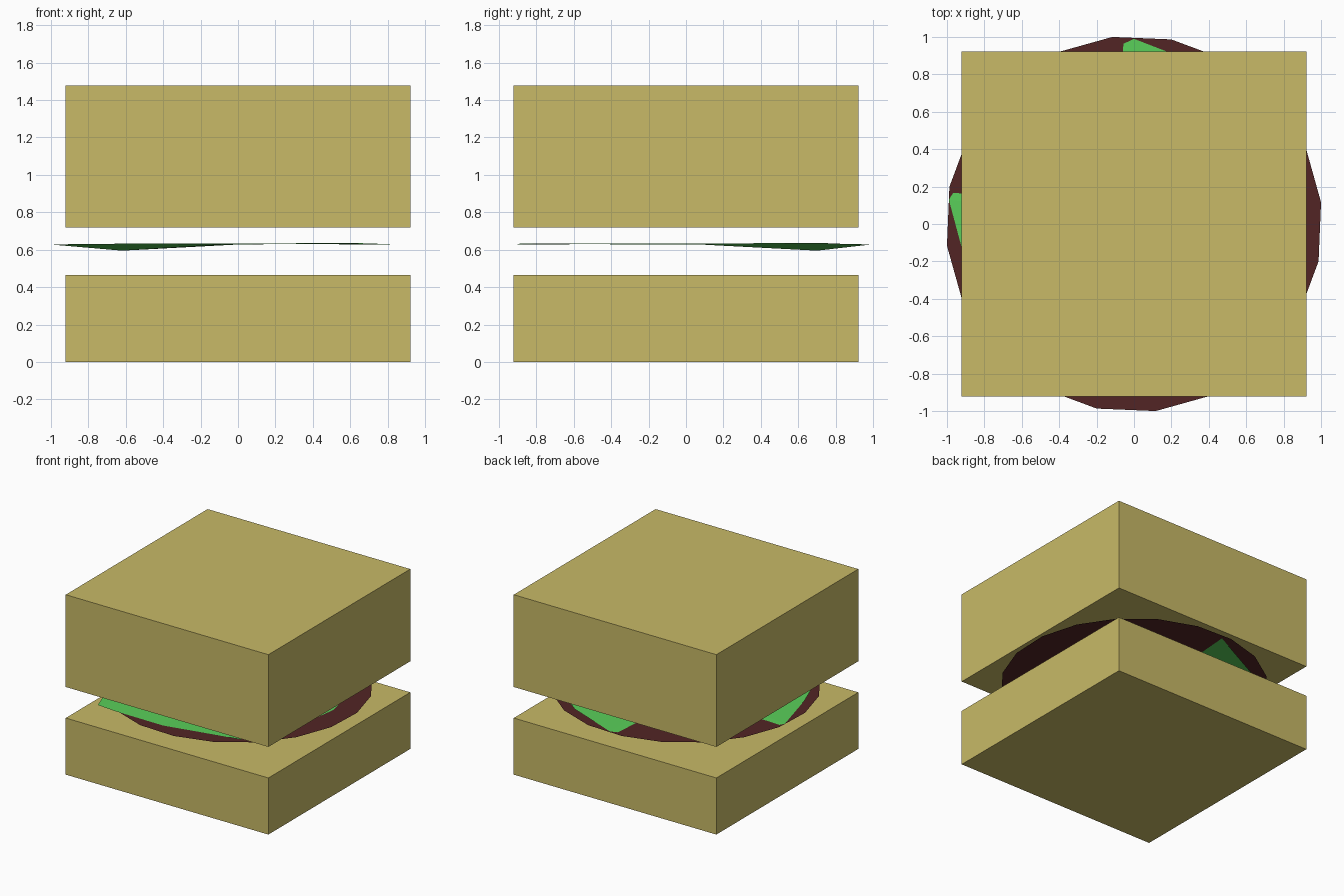
import bpy, bmesh, math

if "Cube" in bpy.data.objects:
    bpy.data.objects.remove(bpy.data.objects["Cube"])


def material(name, rgb):
    m = bpy.data.materials.new(name)
    m.diffuse_color = (*rgb, 1)
    m.use_nodes = True
    m.node_tree.nodes["Principled BSDF"].inputs["Base Color"].default_value = m.diffuse_color
    return m


def add_object(name, bm, mat):
    me = bpy.data.meshes.new(name)
    bm.to_mesh(me)
    bm.free()
    ob = bpy.data.objects.new(name, me)
    bpy.context.collection.objects.link(ob)
    me.materials.append(mat)
    return ob


def bun(name, z0, z1, mat):
    bm = bmesh.new()
    bmesh.ops.create_cube(bm, size=1)
    for v in bm.verts:
        v.co.x *= 1.842
        v.co.y *= 1.842
        v.co.z = z1 if v.co.z > 0 else z0
    return add_object(name, bm, mat)


bread = material("bread", (0.58, 0.49, 0.135))
meat = material("meat", (0.085, 0.018, 0.018))
leaf = material("leaf", (0.10, 0.62, 0.10))

# Square bun halves
bun("bottom_bun", 0.0, 0.465, bread)
bun("top_bun", 0.72, 1.478, bread)

# Paper-thin twenty-sided patty
SIDES, R, PATTY_Z = 20, 1.0067, 0.625
bm = bmesh.new()
angles = [math.radians(6.6) + 2 * math.pi * i / SIDES for i in range(SIDES)]
bm.faces.new([bm.verts.new((R * math.cos(a), R * math.sin(a), PATTY_Z)) for a in angles])
add_object("patty", bm, meat)

# Ragged lettuce leaf, a fan with one corner dipping under the patty
rim = [(0.83, 0.05, 0.628), (0.80, 0.20, 0.630), (0.60, 0.70, 0.637),
       (0.44, 0.82, 0.632), (0.0, 0.99, 0.628), (-0.62, 0.70, 0.595),
       (-0.99, 0.13, 0.627), (-0.88, -0.28, 0.630), (-0.65, -0.89, 0.632),
       (-0.49, -0.90, 0.630), (-0.05, -0.90, 0.628), (0.57, -0.78, 0.634),
       (0.78, -0.31, 0.628)]
bm = bmesh.new()
centre = bm.verts.new((0, 0, 0.632))
edge = [bm.verts.new(p) for p in rim]
for i, v in enumerate(edge):
    bm.faces.new((centre, v, edge[(i + 1) % len(edge)]))
add_object("lettuce", bm, leaf)
